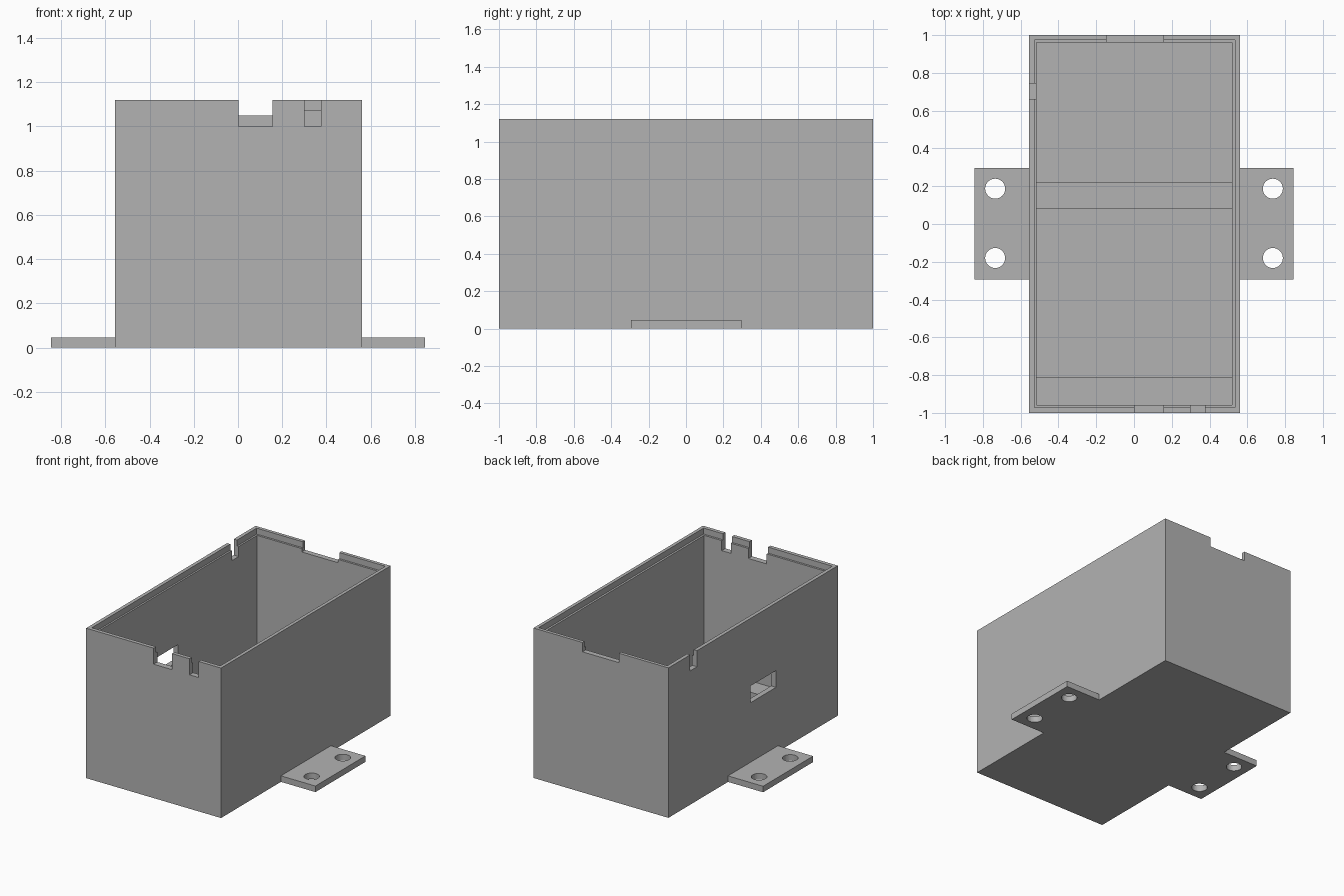
import bpy
import bmesh
from mathutils import Matrix, Vector

default = bpy.data.objects.get("Cube")
if default:
    bpy.data.objects.remove(default, do_unlink=True)

grey = bpy.data.materials.new("plain_grey")
grey.use_nodes = True
GREY = (0.45, 0.45, 0.45, 1)
grey.diffuse_color = GREY
grey.node_tree.nodes["Principled BSDF"].inputs["Base Color"].default_value = GREY


def add_object(name, bm):
    mesh = bpy.data.meshes.new(name)
    bm.to_mesh(mesh)
    bm.free()
    mesh.materials.append(grey)
    obj = bpy.data.objects.new(name, mesh)
    bpy.context.collection.objects.link(obj)
    return obj


def box(name, x, y, z):
    """Box given by its (low, high) range on each axis."""
    low, high = (Vector(c) for c in zip(x, y, z))
    bm = bmesh.new()
    place = Matrix.Translation((low + high) / 2) @ Matrix.Diagonal((high - low).to_4d())
    bmesh.ops.create_cube(bm, size=1, matrix=place)
    return add_object(name, bm)


def cylinder(name, x, y, radius):
    bm = bmesh.new()
    bmesh.ops.create_cone(bm, cap_ends=True, segments=32, radius1=radius, radius2=radius,
                          depth=1, matrix=Matrix.Translation((x, y, 0)))
    return add_object(name, bm)


def cut(target, cutter):
    """Subtract the cutter from the target, then drop the cutter."""
    cutter.hide_render = True
    mod = target.modifiers.new("cut", 'BOOLEAN')
    mod.operation = 'DIFFERENCE'
    mod.solver = 'EXACT'
    mod.object = cutter
    bpy.context.view_layer.objects.active = target
    bpy.ops.object.modifier_apply(modifier=mod.name)
    bpy.data.objects.remove(cutter, do_unlink=True)


LEFT, RIGHT, TOP = 0.56, -0.555, 1.12
FLOOR, ABOVE = 0.045, 1.3
INNER_X, INNER_Y = (-0.515, 0.52), (-0.957, 0.96)

# Open box with a stepped rim for a lid
case = box("case", (RIGHT, LEFT), (-1, 1), (0, TOP))
cutters = [
    ("cavity", INNER_X, INNER_Y, (FLOOR, ABOVE)),
    ("rim_recess", (-0.528, 0.535), (-0.972, 0.975), (1.075, ABOVE)),
    ("front_wide_notch", (0.003, 0.155), (-1.1, -0.9), (1.0, ABOVE)),
    ("front_narrow_notch", (0.3, 0.375), (-1.1, -0.9), (1.0, ABOVE)),
    ("back_notch", (-0.145, 0.155), (0.9, 1.1), (1.05, ABOVE)),
    ("side_notch", (-0.7, -0.45), (0.663, 0.743), (1.0, ABOVE)),
    ("side_window", (-0.7, -0.45), (-0.27, 0.03), (0.49, 0.615)),
]
for spec in cutters:
    cut(case, box(*spec))

# Low support bars across the floor
for name, y in (("front_support", (INNER_Y[0], -0.81)), ("middle_support", (0.08, 0.223))):
    box(name, INNER_X, y, (FLOOR, 0.09))

# Mounting tabs with two screw holes each
for name, x, hole_x in (("left_tab", (LEFT, 0.845), 0.735),
                        ("right_tab", (-0.845, RIGHT), -0.735)):
    tab = box(name, x, (-0.293, 0.297), (0, FLOOR))
    for hole_y in (-0.18, 0.187):
        cut(tab, cylinder("screw_hole", hole_x, hole_y, 0.053))
